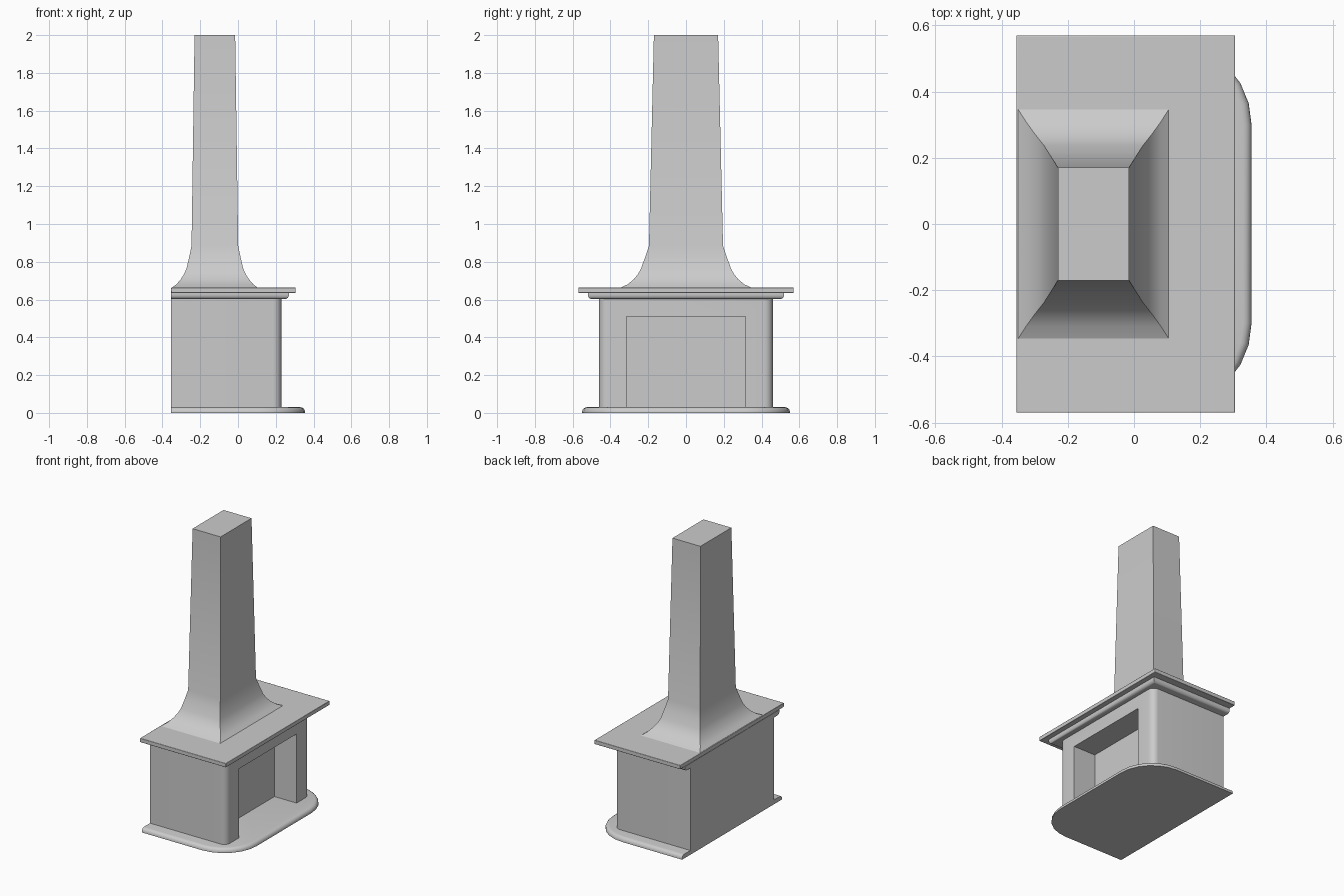
import bpy
import bmesh
import math

if "Cube" in bpy.data.objects:
    bpy.data.objects.remove(bpy.data.objects["Cube"])


def outline(x0, x1, hy, r, z, n=6):
    """Plan shape: square corners at the back (x0), rounded corners at x1."""
    if r == 0:
        front = [(x1, -hy), (x1, hy)]
    else:
        arc = [(r * math.sin(a), r * math.cos(a))
               for a in (math.pi / 2 * i / n for i in range(n + 1))]
        low = [(x1 - r + s, -hy + r - c) for s, c in arc]
        front = low + [(x, -y) for x, y in reversed(low)]
    return [(x, y, z) for x, y in [(x0, -hy)] + front + [(x0, hy)]]


def loft(name, rings, angle=35):
    """Skin a stack of rings into a capped solid."""
    bm = bmesh.new()
    loops = [[bm.verts.new(p) for p in ring] for ring in rings]
    n = len(loops[0])
    for a, b in zip(loops, loops[1:]):
        for i in range(n):
            j = (i + 1) % n
            bm.faces.new((a[i], a[j], b[j], b[i]))
    bm.faces.new(loops[0][::-1])
    bm.faces.new(loops[-1])
    bmesh.ops.recalc_face_normals(bm, faces=bm.faces)
    mesh = bpy.data.meshes.new(name)
    bm.to_mesh(mesh)
    bm.free()
    obj = bpy.data.objects.new(name, mesh)
    bpy.context.collection.objects.link(obj)
    smooth(obj, angle)
    return obj


def smooth(obj, angle):
    bpy.ops.object.select_all(action='DESELECT')
    obj.select_set(True)
    bpy.context.view_layer.objects.active = obj
    bpy.ops.object.shade_smooth_by_angle(angle=math.radians(angle))


BACK = -0.355
QUARTER = [math.pi / 2 * i / 4 for i in range(5)]

# hearth slab with rounded front corners and rounded-over top edge
rings = [outline(BACK, 0.355, 0.55, 0.25, 0)]
for a in QUARTER:
    d = 0.025 * (1 - math.cos(a))
    rings.append(outline(BACK, 0.355 - d, 0.55 - d, 0.25 - d,
                         0.005 + 0.025 * math.sin(a)))
loft("hearth", rings)

# firebox body with the fire opening cut out
body = loft("firebox", [outline(BACK, 0.23, 0.46, 0.045, z) for z in (0.03, 0.605)])
cutter = loft("opening_cutter", [outline(0.06, 0.4, 0.315, 0, z) for z in (0.0, 0.51)])
cutter.hide_render = True
mod = body.modifiers.new("opening", 'BOOLEAN')
mod.operation = 'DIFFERENCE'
mod.solver = 'EXACT'
mod.object = cutter
bpy.context.view_layer.objects.active = body
bpy.ops.object.modifier_apply(modifier=mod.name)
bpy.data.objects.remove(cutter)
smooth(body, 35)

# moulding under the mantel, rounded along its lower edge
rings = []
for a in QUARTER:
    d = 0.02 * (1 - math.sin(a))
    rings.append(outline(BACK, 0.27 - d, 0.52 - d, 0,
                         0.603 + 0.022 * (1 - math.cos(a))))
rings.append(outline(BACK, 0.27, 0.52, 0, 0.635))
loft("mantel_moulding", rings)

# mantel shelf
shelf = loft("mantel_shelf", [outline(BACK, 0.305, 0.57, 0, z) for z in (0.635, 0.663)])
bev = shelf.modifiers.new("soft_edges", 'BEVEL')
bev.width = 0.003
bev.segments = 2

# chimney hood: flared foot and tapered shaft (half x, half y, z)
profile = [(0.230, 0.350, 0.661), (0.203, 0.308, 0.681), (0.180, 0.276, 0.708),
           (0.163, 0.254, 0.735), (0.150, 0.238, 0.765), (0.136, 0.216, 0.825),
           (0.1235, 0.196, 0.885), (0.1075, 0.170, 2.0)]
CX = -0.1225
loft("chimney", [outline(CX - hx, CX + hx, hy, 0, z) for hx, hy, z in profile])
